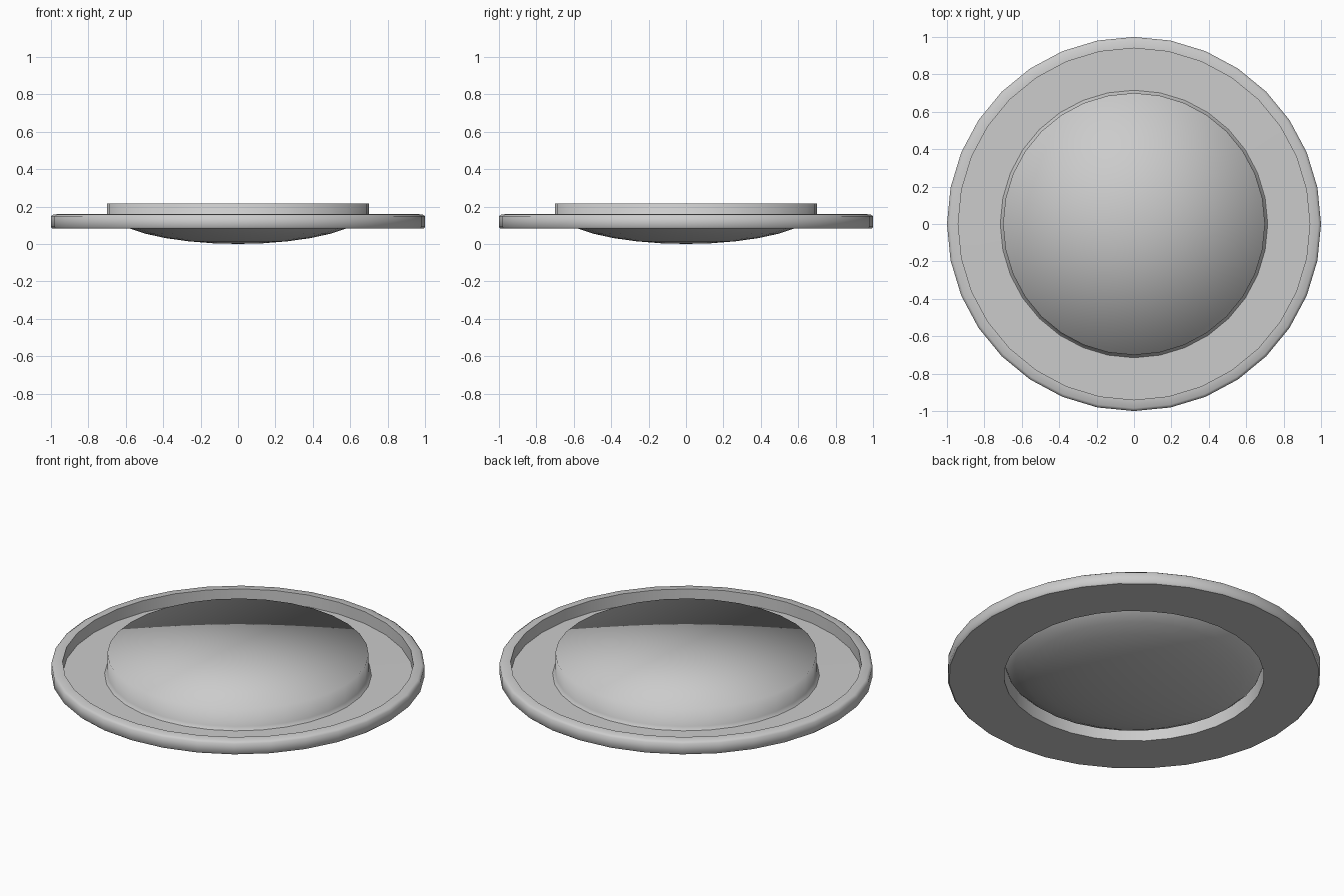
import bpy, bmesh
from math import sin, cos, pi, tau

if "Cube" in bpy.data.objects:
    bpy.data.objects.remove(bpy.data.objects["Cube"])

SEGMENTS = 32


def lathe(name, profile, sharp=()):
    """Spin (radius, z) points about z; rings listed in sharp get hard edges."""
    bm = bmesh.new()
    rings = []
    for r, z in profile:
        if r < 1e-6:
            rings.append([bm.verts.new((0, 0, z))] * SEGMENTS)
        else:
            rings.append([bm.verts.new((r * cos(tau * j / SEGMENTS),
                                        r * sin(tau * j / SEGMENTS), z))
                          for j in range(SEGMENTS)])
    for a, b in zip(rings, rings[1:]):
        for j in range(SEGMENTS):
            k = (j + 1) % SEGMENTS
            corners = list(dict.fromkeys((a[j], b[j], b[k], a[k])))
            bm.faces.new(corners).smooth = True
    for i in sharp:
        for j in range(SEGMENTS):
            edge = bm.edges.get((rings[i][j], rings[i][(j + 1) % SEGMENTS]))
            edge.smooth = False
    mesh = bpy.data.meshes.new(name)
    bm.to_mesh(mesh)
    bm.free()
    obj = bpy.data.objects.new(name, mesh)
    bpy.context.collection.objects.link(obj)
    return obj


# Softly shaded raised cap, tray floor, outer lip and flat underside with a hole
lathe("rimmed_body", [
    (0, 0.215), (0.70, 0.215), (0.70, 0.11), (0.715, 0.092),
    (0.94, 0.09), (0.94, 0.16), (0.985, 0.158), (1.0, 0.148),
    (1.0, 0.09), (0.992, 0.082), (0.697, 0.082), (0.697, 0.2),
], sharp=(3, 4, 5, 9, 10))

# Shallow rounded belly showing through the hole underneath
DEPTH = 0.185
RINGS = 8
lathe("belly", [(0.697 * cos(i * pi / 2 / RINGS),
                 DEPTH * (1 - sin(i * pi / 2 / RINGS)))
                for i in range(RINGS)] + [(0, 0)])
